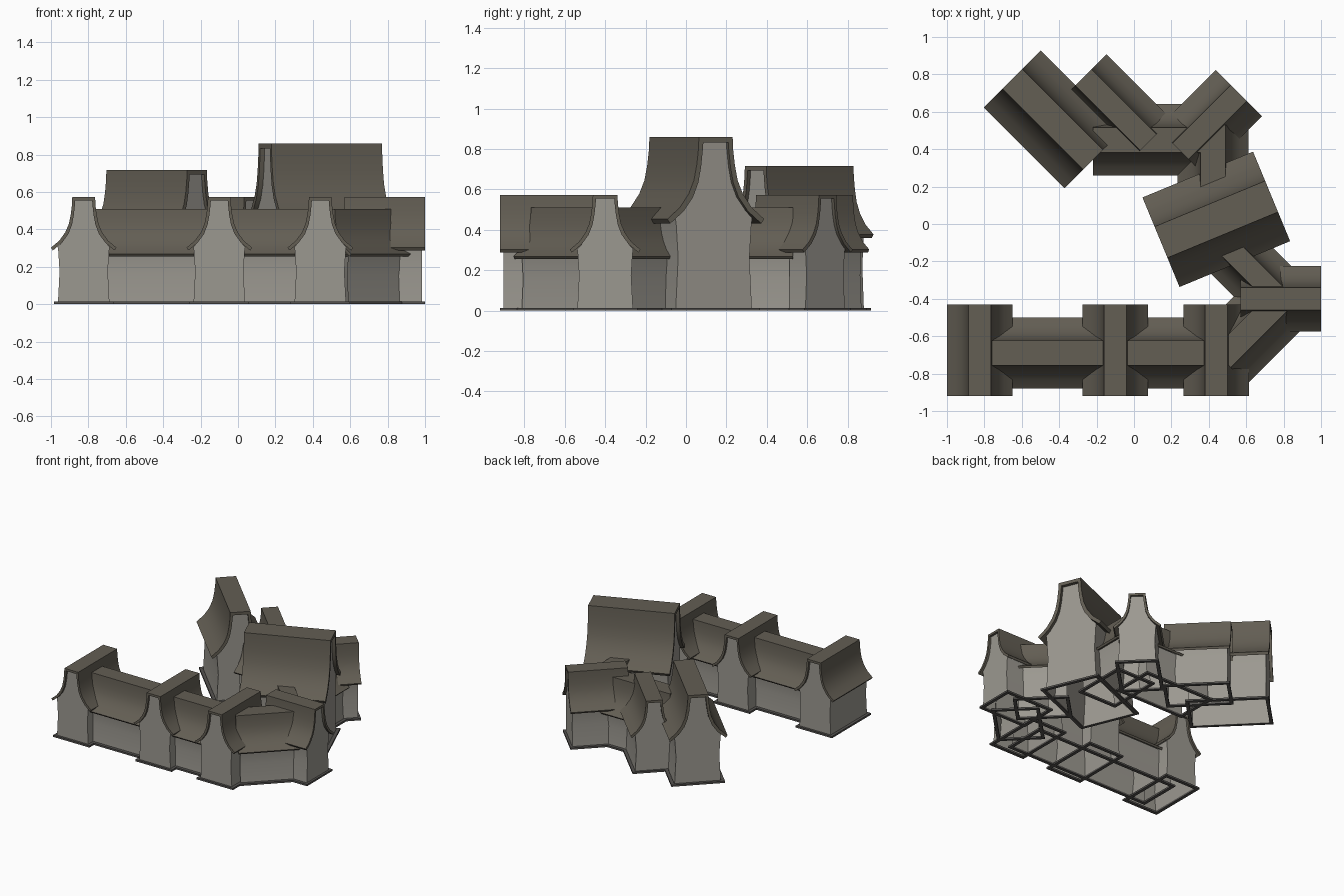
import bpy
import bmesh
from math import radians, atan2, hypot
from mathutils import Matrix

if "Cube" in bpy.data.objects:
    bpy.data.objects.remove(bpy.data.objects["Cube"])


def material(name, c):
    m = bpy.data.materials.new(name)
    m.diffuse_color = (*c, 1)
    m.use_nodes = True
    m.node_tree.nodes["Principled BSDF"].inputs["Base Color"].default_value = m.diffuse_color
    return m


ROOF = material("roof_brown", (0.125, 0.112, 0.088))
WALL = material("wall_stone", (0.33, 0.315, 0.28))
TRIM = material("trim_dark", (0.09, 0.085, 0.08))

# Right-hand half profiles (half width, height), ridge to eave
ROOF_OUT = [(0.061, 0.573), (0.063, 0.53), (0.069, 0.48), (0.079, 0.43),
            (0.098, 0.385), (0.13, 0.34), (0.175, 0.302)]
ROOF_IN = [(0.045, 0.555), (0.047, 0.53), (0.053, 0.475), (0.063, 0.423),
           (0.082, 0.375), (0.116, 0.328), (0.165, 0.287)]
WALL_SIDE = [(0.139, 0.305), (0.136, 0.285), (0.129, 0.175), (0.138, 0.0)]


def mirrored(half):
    return [(-x, z) for x, z in reversed(half)] + list(half)


def finish(bm, name, mat, place):
    bmesh.ops.recalc_face_normals(bm, faces=bm.faces)
    me = bpy.data.meshes.new(name)
    bm.to_mesh(me)
    bm.free()
    me.materials.append(mat)
    ob = bpy.data.objects.new(name, me)
    ob.matrix_world = place
    bpy.context.collection.objects.link(ob)
    bpy.ops.object.select_all(action='DESELECT')
    ob.select_set(True)
    bpy.context.view_layer.objects.active = ob
    bpy.ops.object.shade_smooth_by_angle(angle=radians(30))
    return ob


def sweep(name, pts, length, mat, place, closed, caps):
    """Run a (y, z) profile along local x."""
    bm = bmesh.new()
    a, b = ([bm.verts.new((s * length / 2, y, z)) for y, z in pts] for s in (-1, 1))
    n = len(pts)
    for i in range(n if closed else n - 1):
        j = (i + 1) % n
        bm.faces.new((a[i], a[j], b[j], b[i]))
    if caps:
        bm.faces.new(a)
        bm.faces.new(b)
    return finish(bm, name, mat, place)


def base_frame(name, length, half, place, w=0.025, h=0.014):
    """Low rectangular ring round the foot of the walls."""
    bm = bmesh.new()
    rings = []
    for inset, z in ((0, 0), (0, h), (w, h), (w, 0)):
        x, y = length / 2 - inset, half - inset
        rings.append([bm.verts.new(p) for p in
                      ((-x, -y, z), (x, -y, z), (x, y, z), (-x, y, z))])
    for k in range(4):
        r, s = rings[k], rings[(k + 1) % 4]
        for i in range(4):
            j = (i + 1) % 4
            bm.faces.new((r[i], r[j], s[j], s[i]))
    finish(bm, name, TRIM, place)


def house(name, x, y, angle, length, sw=1.0, sh=1.0, gables=True):
    """One flared-roof hall with its ridge along the given angle."""
    place = Matrix.Translation((x, y, 0)) @ Matrix.Rotation(radians(angle), 4, 'Z')
    fit = lambda pts: [(p * sw, q * sh) for p, q in pts]
    out, inner = mirrored(fit(ROOF_OUT)), mirrored(fit(ROOF_IN))
    sweep(name + "_roof", out + inner[::-1], length, ROOF, place, True, True)
    body = mirrored(fit(ROOF_IN[:-1] + WALL_SIDE))
    sweep(name + "_walls", body, length - 0.035 * sw, WALL, place, False, gables)
    base_frame(name + "_base", length, 0.16 * sw, place)


def link(name, p, q, sw=1.09):
    """Lower connecting range between two points."""
    dx, dy = q[0] - p[0], q[1] - p[1]
    house(name, (p[0] + q[0]) / 2, (p[1] + q[1]) / 2,
          atan2(dy, dx) * 57.29578, hypot(dx, dy), sw, 0.89, False)


# Front row of three gabled bays
for nm, cx in (("left_bay", -0.825), ("middle_bay", -0.1), ("right_bay", 0.44)):
    house(nm, cx, -0.675, 90, 0.49)

# Corner and rear halls
house("east_hall", 0.785, -0.4, 0, 0.43)
house("great_hall", 0.44, 0.025, 22.5, 0.64, 1.48, 1.5)
house("north_east_hall", 0.405, 0.545, 45, 0.44)
house("north_hall", -0.097, 0.61, -45, 0.49)
house("north_west_hall", -0.435, 0.56, -45, 0.61, 1.23, 1.25)

# Connecting ranges
link("front_range", (-0.825, -0.69), (0.47, -0.69))
link("south_east_range", (0.47, -0.72), (0.79, -0.40))
link("east_range", (0.79, -0.41), (0.5, -0.12), 0.95)
link("north_east_range", (0.422, 0.08), (0.422, 0.53))
link("north_range", (-0.22, 0.45), (0.40, 0.45))
